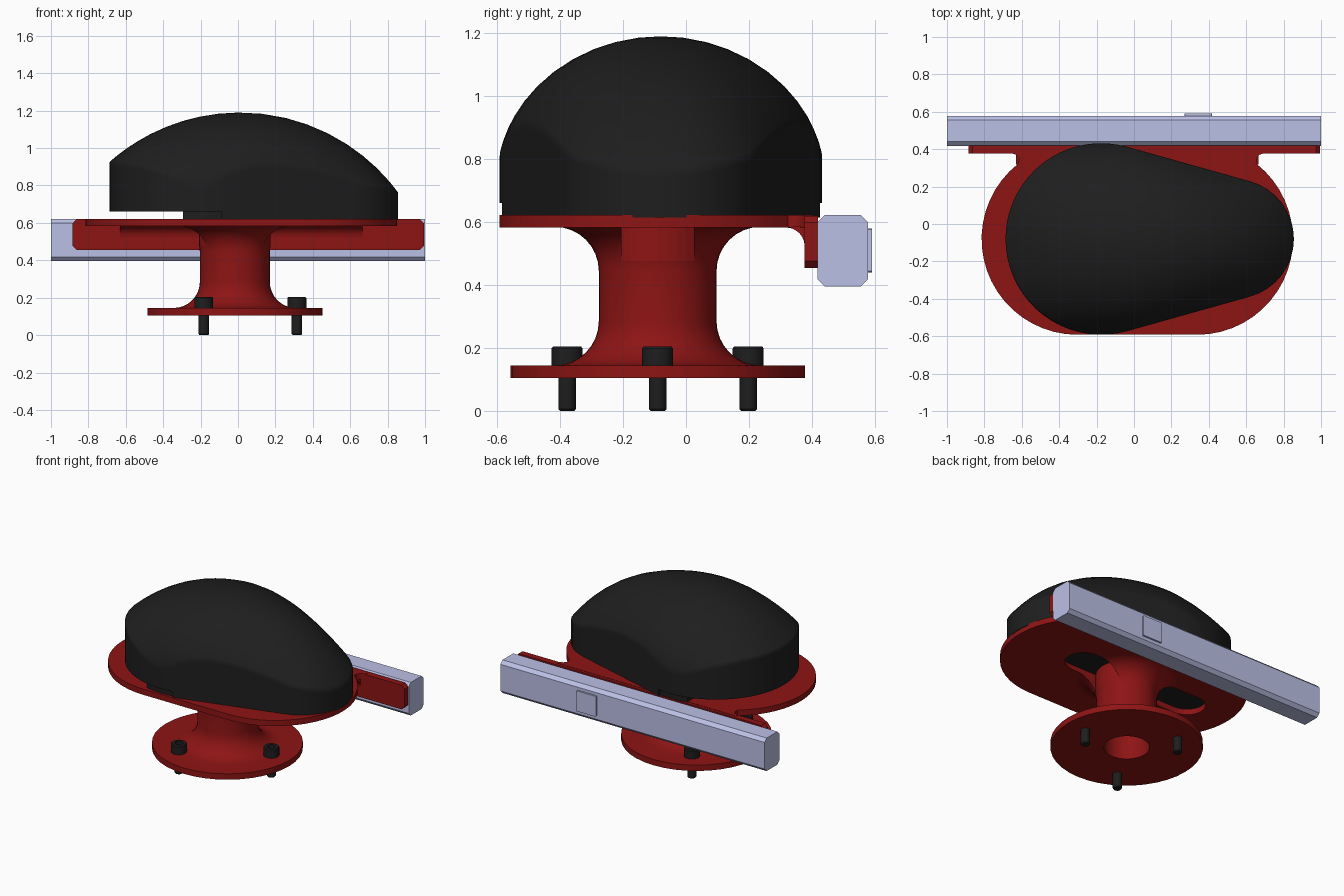
import bpy, bmesh, math
from math import sin, cos, radians, sqrt, pi

if "Cube" in bpy.data.objects:
    bpy.data.objects.remove(bpy.data.objects["Cube"])


def material(name, rgb):
    m = bpy.data.materials.new(name)
    m.diffuse_color = (*rgb, 1)
    m.use_nodes = True
    m.node_tree.nodes["Principled BSDF"].inputs["Base Color"].default_value = m.diffuse_color
    return m


RED = material("red_metal", (0.27, 0.007, 0.007))
BLACK = material("black_plastic", (0.013, 0.013, 0.013))
STEEL = material("blue_grey", (0.50, 0.53, 0.79))
CX, CY = -0.017, -0.09      # pedestal axis


def finish(name, bm, mat, angle=35):
    bmesh.ops.remove_doubles(bm, verts=bm.verts, dist=1e-5)
    bmesh.ops.recalc_face_normals(bm, faces=bm.faces)
    me = bpy.data.meshes.new(name)
    bm.to_mesh(me)
    bm.free()
    ob = bpy.data.objects.new(name, me)
    bpy.context.collection.objects.link(ob)
    if mat:
        me.materials.append(mat)
        bpy.ops.object.select_all(action='DESELECT')
        bpy.context.view_layer.objects.active = ob
        ob.select_set(True)
        bpy.ops.object.shade_smooth_by_angle(angle=radians(angle))
    return ob


def prism(name, pts, a, b, axis, mat):
    """Extrude a 2D outline from a to b along the given axis."""
    put = {'x': lambda p, t: (t, *p), 'y': lambda p, t: (p[0], t, p[1]), 'z': lambda p, t: (*p, t)}[axis]
    bm = bmesh.new()
    lo = [bm.verts.new(put(p, a)) for p in pts]
    hi = [bm.verts.new(put(p, b)) for p in pts]
    bm.faces.new(lo)
    bm.faces.new(hi)
    for i in range(len(pts)):
        j = (i + 1) % len(pts)
        bm.faces.new((lo[i], lo[j], hi[j], hi[i]))
    return finish(name, bm, mat)


def lathe(name, profile, cx, cy, mat, n=40, closed=False):
    bm = bmesh.new()
    rings = [[bm.verts.new((cx + r * cos(2*pi*i/n), cy + r * sin(2*pi*i/n), z)) for i in range(n)]
             for r, z in profile]
    pairs = list(zip(rings, rings[1:]))
    if closed:
        pairs.append((rings[-1], rings[0]))
    else:
        bm.faces.new(rings[0])
        bm.faces.new(rings[-1])
    for a, b in pairs:
        for i in range(n):
            j = (i + 1) % n
            bm.faces.new((a[i], a[j], b[j], b[i]))
    return finish(name, bm, mat)


def arc(cx, cy, r, a0, a1, n):
    return [(cx + r * cos(radians(a0 + (a1 - a0) * i / n)),
             cy + r * sin(radians(a0 + (a1 - a0) * i / n))) for i in range(n + 1)]


def chamfered(x0, x1, y0, y1, c):
    return [(x0 + c, y0), (x1 - c, y0), (x1, y0 + c), (x1, y1 - c),
            (x1 - c, y1), (x0 + c, y1), (x0, y1 - c), (x0, y0 + c)]


def straight(a, b, n):
    return [(a[0] + (b[0] - a[0]) * i / n, a[1] + (b[1] - a[1]) * i / n) for i in range(1, n)]


def teardrop(inset=0.0):
    nose = arc(0.535, -0.08, 0.32 - inset, -74.5, 74.5, 16)
    tail = arc(-0.175, -0.08, 0.512 - inset, 74.5, 285.5, 36)
    return nose + straight(nose[-1], tail[0], 10) + tail + straight(tail[-1], nose[0], 10)


# Domed cover: teardrop walls topped by a tapering elliptical section swept on an arc
def dome_z(x, y):
    t = min(1, max(0, (x + 0.15) / 0.8))
    v = min(1, abs(y + 0.08) / (0.522 - 0.122 * t * t * (3 - 2 * t)))
    crown = 0.14 + sqrt(1.05 ** 2 - (x - 0.01) ** 2)
    return crown - 0.45 * (1 - sqrt(1 - v * v))


bm = bmesh.new()
outline = teardrop()
rings = [[bm.verts.new((x, y, 0.66)) for x, y in outline],
         [bm.verts.new((x, y, dome_z(x, y) - 0.02)) for x, y in outline]]
for s in (1, 0.985, 0.96, 0.92, 0.86, 0.78, 0.68, 0.56, 0.43, 0.3, 0.15):
    ring = []
    for x, y in outline:
        px, py = s * x, -0.08 + s * (y + 0.08)
        ring.append(bm.verts.new((px, py, dome_z(px, py))))
    rings.append(ring)
bm.faces.new(rings[0])
n = len(outline)
tip = bm.verts.new((0, -0.08, dome_z(0, -0.08)))
for a, b in zip(rings, rings[1:]):
    for i in range(n):
        j = (i + 1) % n
        bm.faces.new((a[i], a[j], b[j], b[i]))
for i in range(n):
    bm.faces.new((rings[-1][i], rings[-1][(i + 1) % n], tip))
finish("dome_cover", bm, BLACK, 75)

# Stepped skirt below the cover, leaving the gap at the left end
prism("cover_skirt", [p for p in teardrop() if p[0] > -0.1], 0.615, 0.665, 'z', BLACK)
prism("cover_inner_skirt", [p for p in teardrop(0.015) if p[0] > -0.31], 0.615, 0.665, 'z', BLACK)

# Mounting plate with neck toward the rear bracket
plate_pts = (arc(0.338, -0.08, 0.512, -90, 52, 20)
             + [(0.655, 0.35), (0.67, 0.37), (0.70, 0.38), (0.70, 0.40),
                (-0.66, 0.40), (-0.66, 0.38), (-0.63, 0.37), (-0.615, 0.35)]
             + arc(-0.303, -0.08, 0.512, 128, 270, 20))
plate = prism("mount_plate", plate_pts, 0.583, 0.622, 'z', RED)

# Pedestal: flange, hollow stem and flared fillets
profile = ([(0.14, 0.105), (0.468, 0.105), (0.468, 0.145)]
           + arc(0.327, 0.285, 0.14, 270, 180, 8)
           + arc(0.327, 0.445, 0.14, 180, 90, 8)
           + [(0.327, 0.60), (0.14, 0.60)])
pedestal = lathe("pedestal", profile, CX, CY, RED, closed=True)

# Slots through the plate and the flare, each ending against the stem
for side, reach in ((1, 0.347), (-1, 0.483)):
    shape = arc(reach, 0, 0.115, -90, 90, 12) + arc(0, 0, 0.191, 37, -37, 8)
    cutter = prism("slot_cutter", [(CX + side * x, CY + y) for x, y in shape], 0.40, 0.70, 'z', None)
    cutter.hide_render = True
    for ob in (plate, pedestal):
        mod = ob.modifiers.new("slot", 'BOOLEAN')
        mod.operation, mod.object, mod.solver = 'DIFFERENCE', cutter, 'EXACT'
        bpy.context.view_layer.objects.active = ob
        bpy.ops.object.modifier_move_to_index(modifier=mod.name, index=0)
        bpy.ops.object.modifier_apply(modifier=mod.name)
    bpy.data.objects.remove(cutter)

# Rear bracket and its fillet to the plate
prism("rear_bracket", chamfered(-0.885, 0.995, 0.455, 0.62, 0.022), 0.377, 0.42, 'y', RED)
prism("bracket_fillet", [(0.385, 0.59)] + arc(0.317, 0.523, 0.06, 90, 0, 6) + [(0.385, 0.523)],
      -0.63, 0.665, 'x', RED)

# Rear rail with a small raised button plate
prism("rail", chamfered(0.418, 0.578, 0.396, 0.622, 0.022), -1, 1, 'x', STEEL)
prism("rail_button", chamfered(0.27, 0.418, 0.44, 0.58, 0.004), 0.57, 0.59, 'y', STEEL)

# Three socket-head bolts
bolt = [(0.023, 0), (0.028, 0.006), (0.028, 0.14), (0.05, 0.14), (0.05, 0.199), (0.045, 0.205),
        (0.026, 0.205), (0.026, 0.17)]
for k in range(3):
    a = 2 * pi * k / 3
    lathe(f"bolt_{k + 1}", bolt, CX + 0.332 * cos(a), CY + 0.332 * sin(a), BLACK, n=18)
